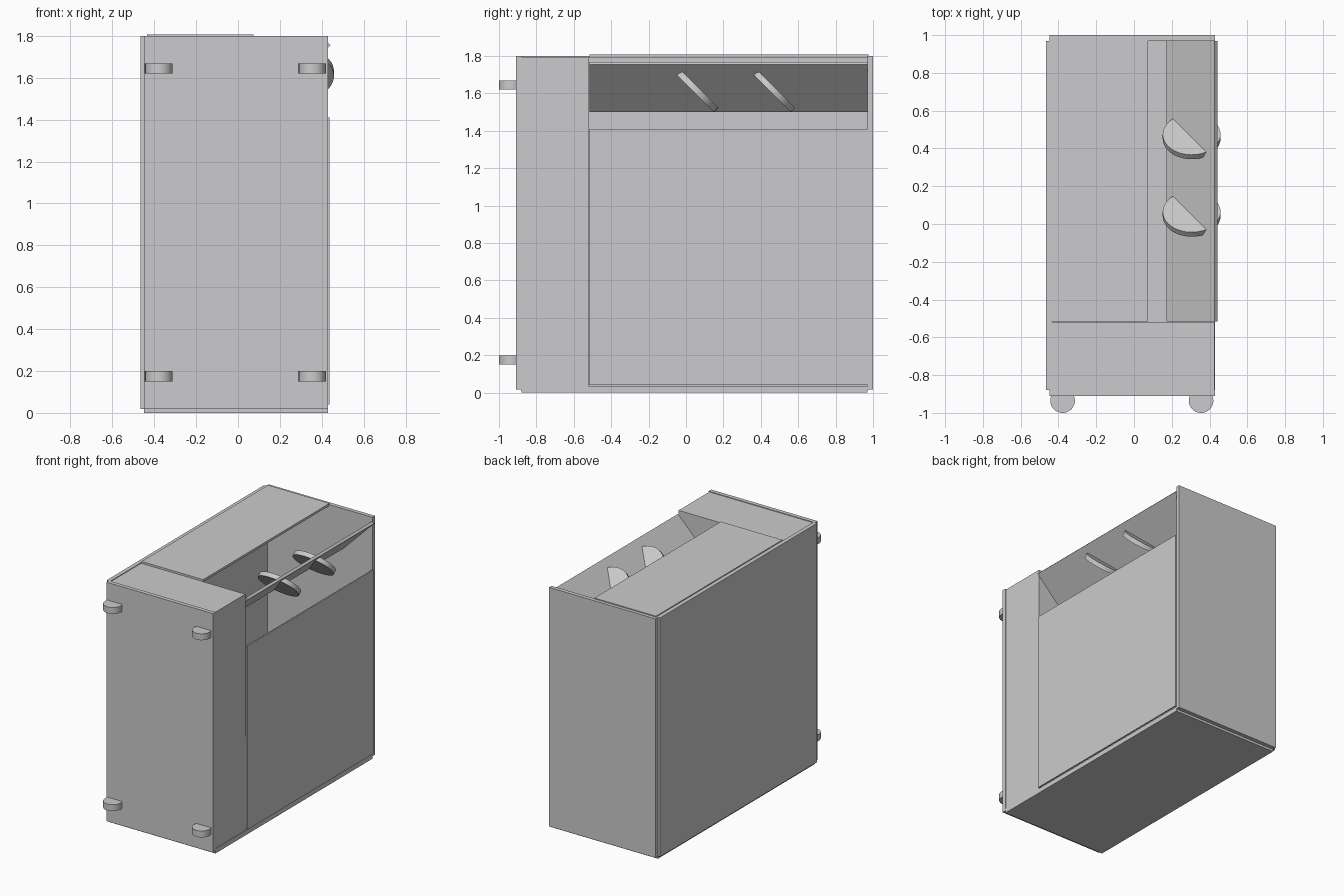
import bpy, math
from mathutils import Vector

if "Cube" in bpy.data.objects:
    bpy.data.objects.remove(bpy.data.objects["Cube"])

grey = bpy.data.materials.new("light grey")
grey.diffuse_color = (0.6, 0.6, 0.61, 1)
grey.use_nodes = True
grey.node_tree.nodes["Principled BSDF"].inputs["Base Color"].default_value = grey.diffuse_color


def box(name, x, y, z):
    """Box from (min, max) ranges on each axis."""
    bpy.ops.mesh.primitive_cube_add(size=1, location=[(a + b) / 2 for a, b in (x, y, z)])
    ob = bpy.context.object
    ob.name = name
    ob.scale = [b - a for a, b in (x, y, z)]
    bpy.ops.object.transform_apply(location=False, rotation=False, scale=True)
    ob.data.materials.append(grey)
    return ob


def disc(name, centre, radius, depth, axis=(0, 0, 1)):
    bpy.ops.mesh.primitive_cylinder_add(vertices=48, radius=radius, depth=depth, location=centre)
    ob = bpy.context.object
    ob.name = name
    ob.rotation_euler = Vector(axis).to_track_quat('Z', 'Y').to_euler()
    ob.data.materials.append(grey)
    bpy.ops.object.shade_smooth_by_angle(angle=math.radians(30))
    return ob


# Hollow cabinet shell
box("left_panel", (-0.465, -0.435), (-0.88, 0.97), (0.018, 1.8))
box("bottom_panel", (-0.448, 0.43), (-0.88, 0.97), (0, 0.035))
box("front_panel", (-0.448, 0.43), (-0.91, -0.88), (0.018, 1.8))
box("back_panel", (-0.448, 0.43), (0.97, 1.0), (0.018, 1.8))

# Closed compartment behind the front panel
box("front_compartment", (-0.435, 0.425), (-0.88, -0.52), (0.035, 1.795))

# Thin covers that leave the upper right edge open
box("right_cover", (0.428, 0.438), (-0.515, 0.97), (0.04, 1.41))
box("top_cover", (-0.435, 0.073), (-0.515, 0.975), (1.79, 1.807))

# Sloping plate in the opening
plate = box("sloping_plate", (-0.18, 0.18), (-0.515, 0.97), (-0.01, 0.01))
plate.location = (0.307, 0.2275, 1.635)
plate.rotation_euler = (0, -math.radians(45), 0)

# Round fans piercing the sloping plate
for i, y in enumerate((0.053, 0.463)):
    disc(f"fan_disc_{i + 1}", (0.305, y, 1.62), 0.153, 0.033, (0, 1, 1))

# Four feet on the front
for x in (-0.378, 0.355):
    for z in (0.175, 1.645):
        disc("foot", (x, -0.935, z), 0.065, 0.048)
